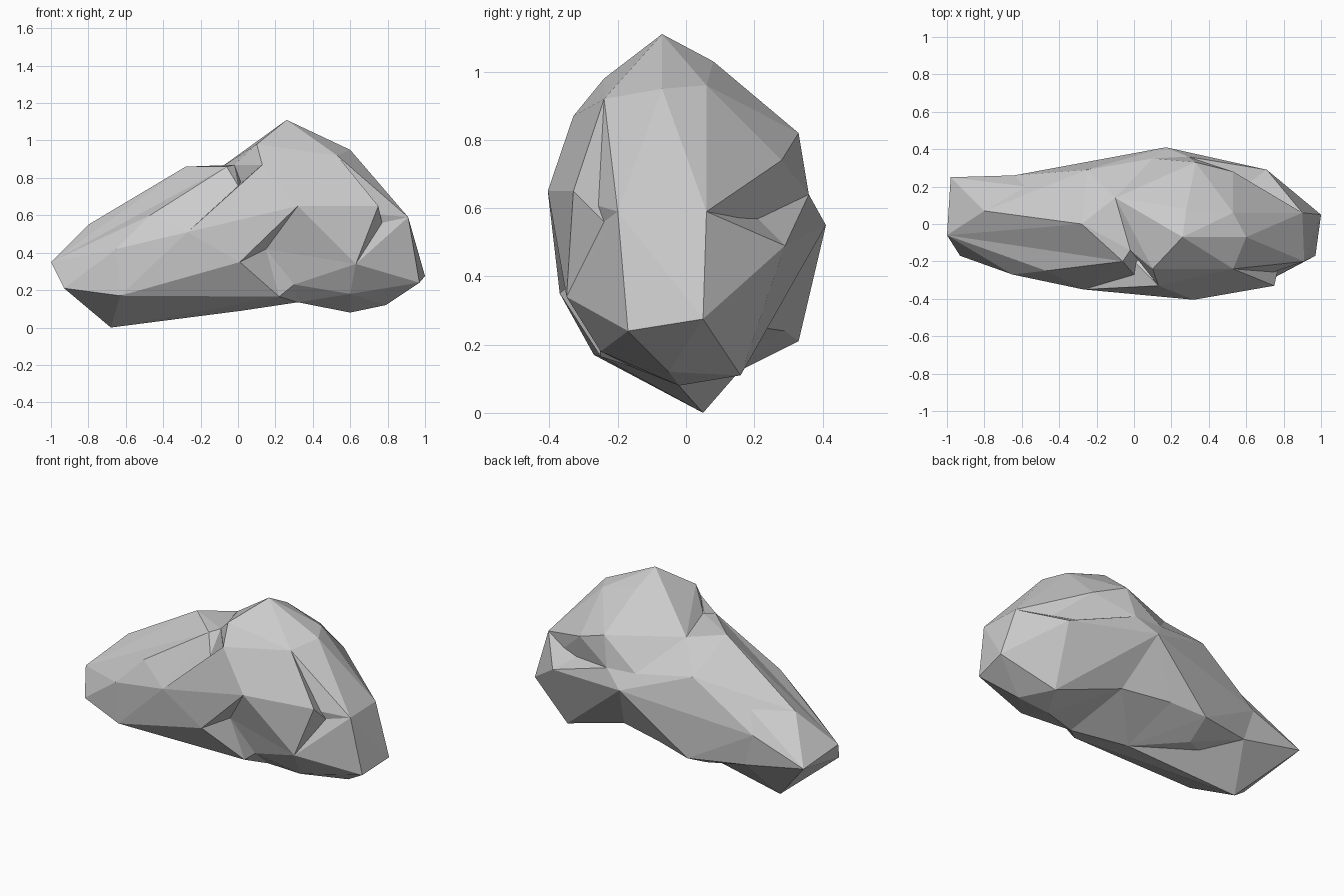
import bpy, bmesh

if "Cube" in bpy.data.objects:
    bpy.data.objects.remove(bpy.data.objects["Cube"])


def lump(name, points):
    """Faceted convex chunk of stone spanning the given corner points."""
    bm = bmesh.new()
    for p in points:
        bm.verts.new(p)
    bmesh.ops.convex_hull(bm, input=bm.verts[:])
    loose = [v for v in bm.verts if not v.link_faces]
    bmesh.ops.delete(bm, geom=loose, context='VERTS')
    bmesh.ops.recalc_face_normals(bm, faces=bm.faces[:])
    mesh = bpy.data.meshes.new(name)
    bm.to_mesh(mesh)
    bm.free()
    obj = bpy.data.objects.new(name, mesh)
    bpy.context.collection.objects.link(obj)
    return obj


# corners where neighbouring chunks meet
brow = (.32, -.405, .65)
hollow = (.15, -.29, .42)
cheek_tip = (.63, -.35, .34)
cheek_top = (.75, -.33, .65)
cheek_in = (.77, -.24, .56)
temple = (.53, -.24, .92)
shoulder = (.13, -.33, .87)
end_front = (.91, -.20, .59)
end_back = (.90, .06, .59)
back_notch = (.77, .13, .53)
back_bulge = (.17, .41, .55)
back_ledge = (.29, .36, .64)
back_rib = (.10, .35, .65)
back_lip = (.71, .29, .49)
back_under = (.27, .22, .25)
back_low = (-.02, .29, .24)
back_foot = (-.24, .33, .21)
back_waist = (-.64, .26, .43)
back_hip = (-.58, .25, .23)
nose = (-1, -.06, .35)
flank = (-.65, -.27, .42)
notch_left = (-.06, -.20, .86)
notch_low = (0, -.27, .76)
notch_back = (-.02, -.14, .87)
front_bend = (-.27, -.35, .51)
front_low = (.01, -.37, .35)
saddle = (-.10, .14, .85)
toe = (.22, -.25, .165)
belly = (.02, -.03, .09)
fold = (.30, -.26, .23)
keel = (.32, -.16, .135)

# long low chunk on the left, split so its back can bend inward
long_side = [
    nose, (-.93, -.17, .21), (-.63, -.27, .17), flank, (-.8, .07, .55),
    (-.28, 0, .86), notch_left, notch_low, notch_back, back_waist, back_hip,
    front_bend, front_low, hollow, toe, belly, saddle]
rock = lump("rock", long_side + [(-.98, .25, .31), (-.68, .05, 0)])
middle = lump("middle", long_side + [
    back_foot, back_low, (-.26, .17, .13), (-.25, .29, .70), back_rib,
    back_bulge])

# raised strip along the front of the left chunk
strip = lump("strip", [nose, (-.47, -.25, .60), notch_left, notch_low, flank,
                       front_bend, (-.5, 0, .4)])

# peaked chunk on the right
crest = lump("crest", [
    (.26, -.07, 1.11), (.28, .08, 1.03), (.60, -.07, .95), (.53, .06, .96),
    (.10, -.24, .98), notch_back, (.33, .33, .82), (.53, .28, .74),
    temple, shoulder, back_rib, brow, cheek_in, end_front, end_back,
    back_notch, back_ledge, saddle, hollow])

# ridge joining the left chunk to the crest
ridge = lump("ridge", [front_bend, front_low, brow, hollow, shoulder,
                       (0, -.2, .76), (.3, .1, .6), (0, .1, .4)])

# overhanging facet on the front
cheek = lump("cheek", [brow, cheek_top, cheek_tip, cheek_in, hollow, temple,
                       shoulder, (.5, .05, .5)])

# lower right chunk
base = lump("base", [
    (1, .05, .275), (.97, -.17, .24), (.79, -.05, .12), (.60, -.02, .08),
    (.70, .16, .11), (.60, -.25, .18), keel, fold, back_under, back_lip,
    hollow, cheek_tip, cheek_in, end_front, end_back, back_notch, back_bulge])

# ledge under the notch at the back
shelf = lump("shelf", [back_notch, back_ledge, back_lip, back_bulge,
                       back_rib, back_under, (.5, 0, .4)])

# underside web between left chunk and base
web = lump("web", [toe, belly, fold, keel, hollow, back_under, back_low,
                   back_bulge, (.2, 0, .5)])

# fuse the chunks into one stone
bpy.context.view_layer.objects.active = rock
for part in (middle, strip, ridge, crest, cheek, base, shelf, web):
    mod = rock.modifiers.new("fuse", 'BOOLEAN')
    mod.operation = 'UNION'
    mod.solver = 'EXACT'
    mod.object = part
    bpy.ops.object.modifier_apply(modifier=mod.name)
    bpy.data.objects.remove(part)
